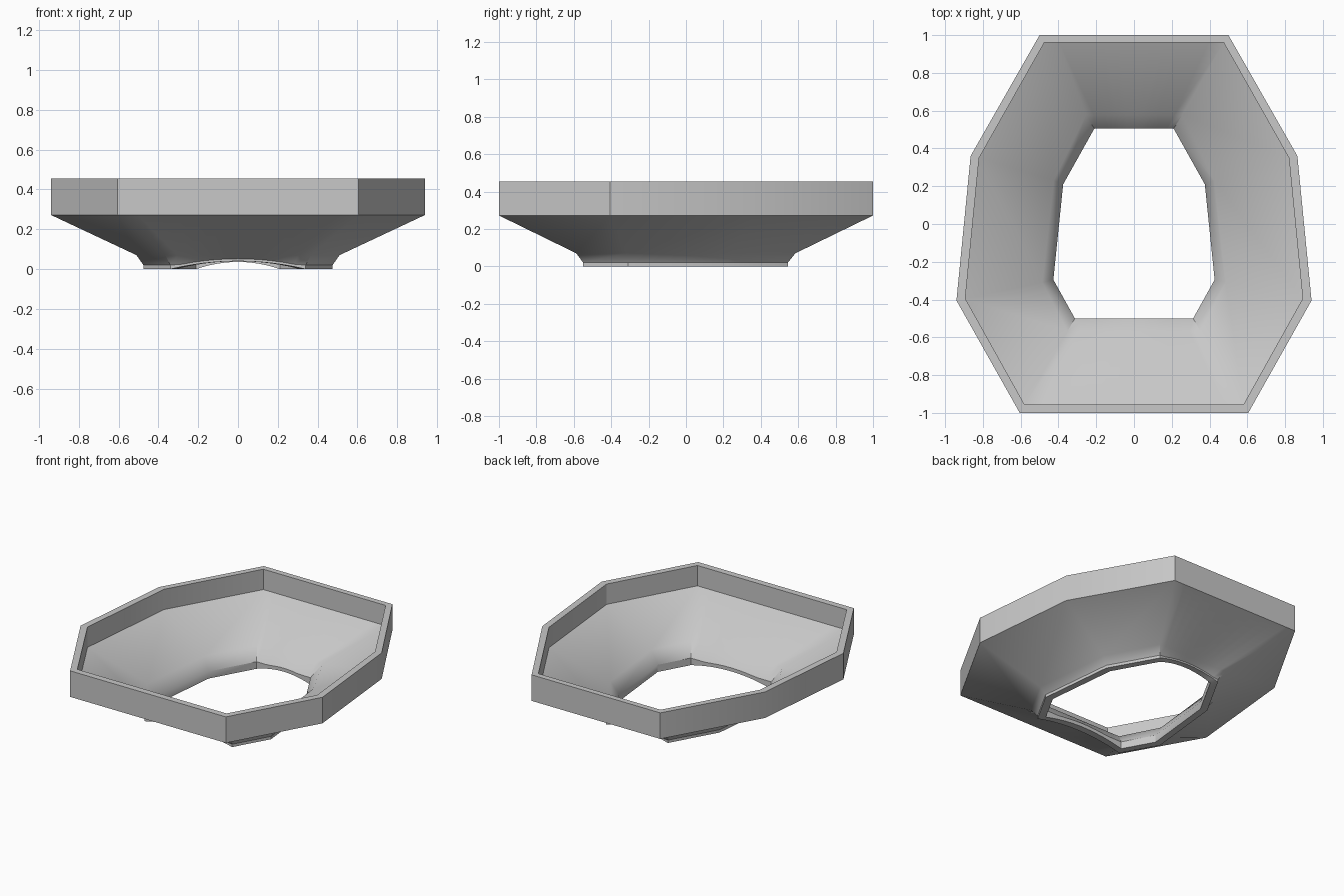
import bpy
import bmesh
import math

cube = bpy.data.objects.get("Cube")
if cube:
    bpy.data.objects.remove(cube, do_unlink=True)

ARCH_STEPS = 12          # pieces along the front and back edges
FRONT_ARCH, BACK_ARCH = 0.04, 0.036

grey = bpy.data.materials.new("plain_grey")
grey.use_nodes = True
colour = (0.58, 0.58, 0.58, 1)
grey.diffuse_color = colour
grey.node_tree.nodes["Principled BSDF"].inputs["Base Color"].default_value = colour

# Half outlines of the eight-sided rings: back, rear side, front side, front
rim_outer = [(0.5, 1), (0.865, 0.36), (0.94, -0.405), (0.605, -1)]
rim_inner = [(0.475, 0.96), (0.82, 0.35), (0.893, -0.395), (0.58, -0.955)]
neck_outer = [(0.275, 0.585), (0.455, 0.24), (0.51, -0.32), (0.365, -0.587)]
neck_inner = [(0.255, 0.577), (0.425, 0.23), (0.485, -0.31), (0.352, -0.567)]
foot_outer = [(0.24, 0.545), (0.42, 0.225), (0.475, -0.31), (0.34, -0.55)]
foot_inner = [(0.21, 0.505), (0.375, 0.21), (0.427, -0.295), (0.313, -0.5)]

# Cross-section: outline, height, gap kept above the arch (None = not arched)
section = [
    (rim_outer, 0.455, None),
    (rim_outer, 0.272, None),
    (neck_outer, 0.07, None),
    (foot_outer, 0.02, 0.012),
    (foot_outer, 0.0, 0.0),
    (foot_inner, 0.0, 0.0),
    (foot_inner, 0.05, 0.025),
    (neck_inner, 0.135, None),
    (rim_inner, 0.312, None),
    (rim_inner, 0.455, None),
]


def ring_points(half, z, gap):
    """Mirror a half outline and lift its front and back edges into arches."""
    def edge(x, y, peak, direction):
        row = []
        for i in range(ARCH_STEPS + 1):
            t = direction * (2 * i / ARCH_STEPS - 1)
            height = z if gap is None else max(z, peak * (1 - t * t) + gap)
            row.append((x * t, y, height))
        return row

    back, rear, fore, front = half
    return (edge(*back, BACK_ARCH, 1)
            + [(rear[0], rear[1], z), (fore[0], fore[1], z)]
            + edge(*front, FRONT_ARCH, -1)
            + [(-fore[0], fore[1], z), (-rear[0], rear[1], z)])


# Hollow funnel with an upright rim and an arched foot
bm = bmesh.new()
rings = [[bm.verts.new(p) for p in ring_points(*row)] for row in section]
for k, ring in enumerate(rings):
    following = rings[(k + 1) % len(rings)]
    for i in range(len(ring)):
        j = (i + 1) % len(ring)
        bm.faces.new((ring[i], ring[j], following[j], following[i]))
bmesh.ops.recalc_face_normals(bm, faces=bm.faces)

mesh = bpy.data.meshes.new("funnel_frame")
bm.to_mesh(mesh)
bm.free()
mesh.materials.append(grey)
frame = bpy.data.objects.new("funnel_frame", mesh)
bpy.context.collection.objects.link(frame)

bpy.ops.object.select_all(action="DESELECT")
frame.select_set(True)
bpy.context.view_layer.objects.active = frame
bpy.ops.object.shade_smooth_by_angle(angle=math.radians(33))
